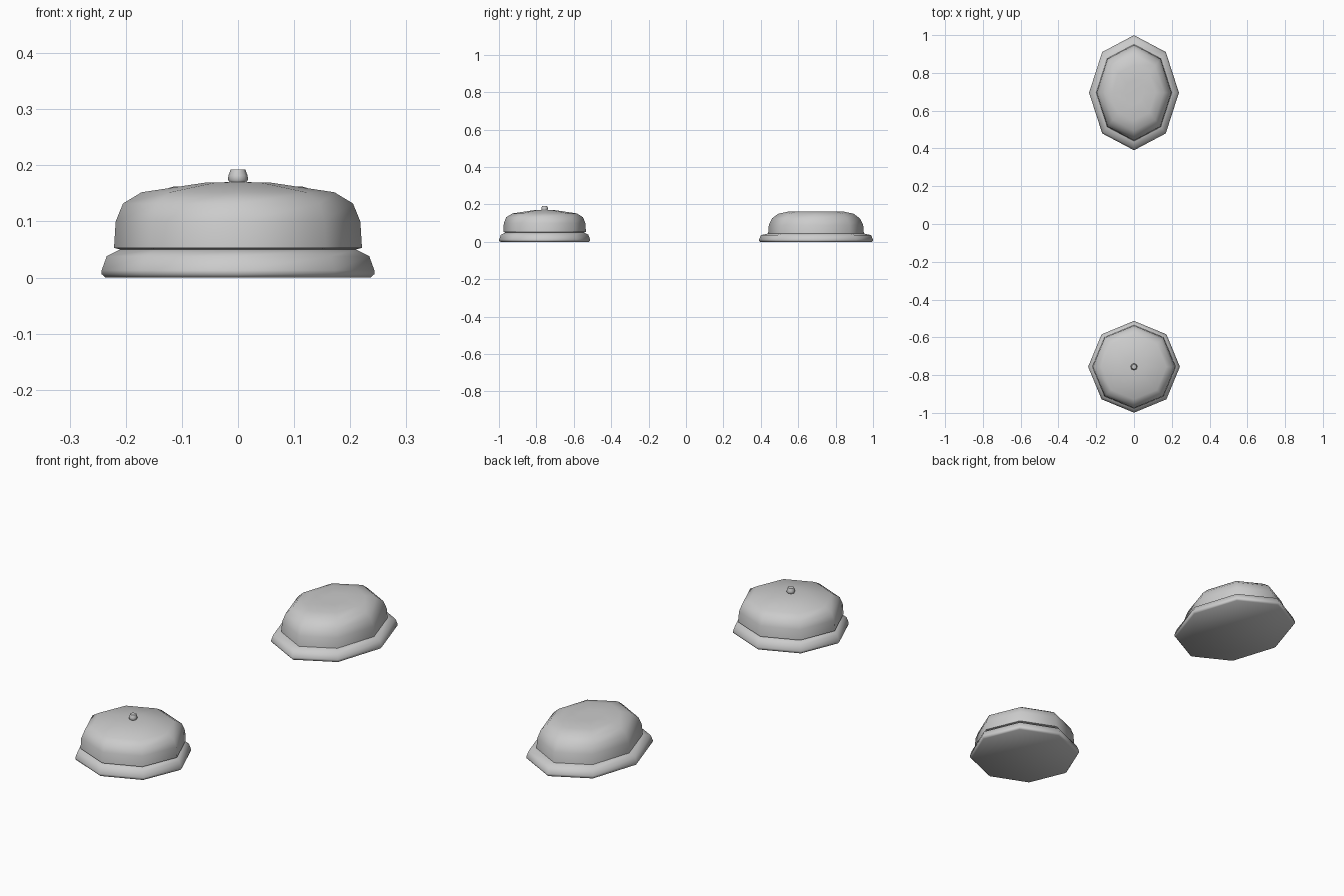
import bpy, bmesh, math

cube = bpy.data.objects.get("Cube")
if cube:
    bpy.data.objects.remove(cube, do_unlink=True)

GREY = (0.6, 0.6, 0.6, 1)
metal = bpy.data.materials.new("light grey")
metal.diffuse_color = GREY
metal.use_nodes = True
metal.node_tree.nodes["Principled BSDF"].inputs["Base Color"].default_value = GREY

SIDES = 8


def lathe(name, profile, y, stretch=1.0):
    """Revolve (radius, height) points into a closed eight-sided solid."""
    bm = bmesh.new()
    rings = []
    for r, z in profile:
        ring = []
        for i in range(SIDES):
            a = 2 * math.pi * i / SIDES
            ring.append(bm.verts.new((r * math.cos(a), r * stretch * math.sin(a), z)))
        rings.append(ring)
    for low, high in zip(rings, rings[1:]):
        for i in range(SIDES):
            j = (i + 1) % SIDES
            bm.faces.new((low[i], low[j], high[j], high[i]))
    bm.faces.new(rings[0][::-1])
    bm.faces.new(rings[-1])
    mesh = bpy.data.meshes.new(name)
    bm.to_mesh(mesh)
    bm.free()
    mesh.materials.append(metal)
    obj = bpy.data.objects.new(name, mesh)
    obj.location.y = y
    bpy.context.collection.objects.link(obj)
    bpy.ops.object.select_all(action="DESELECT")
    obj.select_set(True)
    bpy.context.view_layer.objects.active = obj
    bpy.ops.object.shade_smooth_by_angle(angle=math.radians(62))
    return obj


# Round bell: foot, dome and push button
BELL_Y = -0.756
lathe("bell_base", [(0.236, 0), (0.243, 0.006), (0.243, 0.013),
                    (0.234, 0.038), (0.21, 0.05)], BELL_Y)
lathe("bell_dome", [(0.205, 0.049), (0.221, 0.053), (0.218, 0.1), (0.205, 0.132),
                    (0.172, 0.152), (0.06, 0.169), (0.02, 0.17)], BELL_Y)
lathe("bell_button", [(0.012, 0.165), (0.018, 0.175), (0.017, 0.182),
                      (0.013, 0.193)], BELL_Y)

# Oval covered dish: tray and lid
DISH_Y, OVAL = 0.695, 1.28
lathe("dish_tray", [(0.233, 0), (0.238, 0.006), (0.238, 0.013),
                    (0.23, 0.036), (0.195, 0.046)], DISH_Y, OVAL)
lathe("dish_lid", [(0.2, 0.045), (0.197, 0.09), (0.184, 0.125),
                   (0.158, 0.15), (0.115, 0.162), (0.05, 0.163)], DISH_Y, OVAL)
